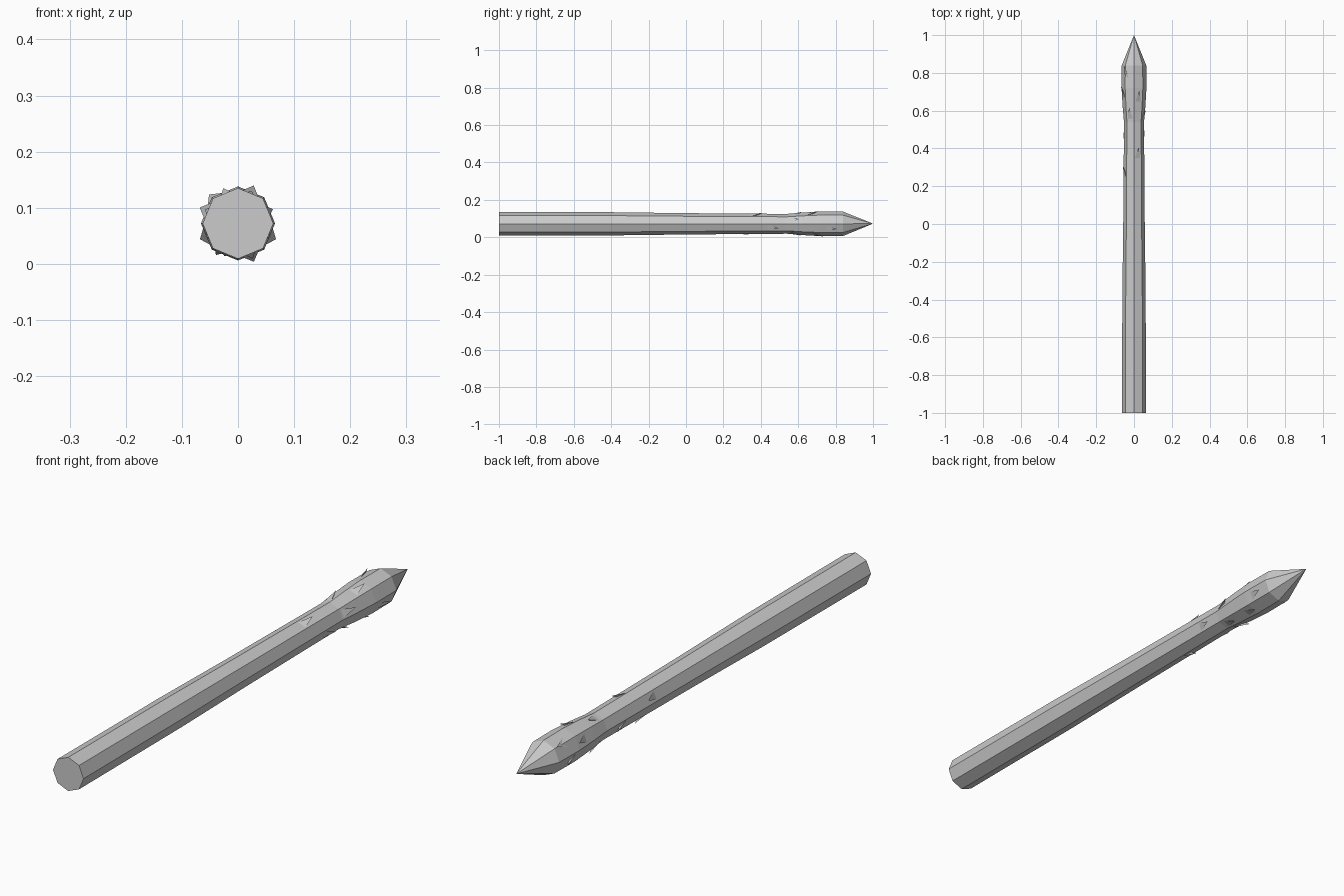
import bpy, bmesh
from math import sin, cos, pi, radians

if "Cube" in bpy.data.objects:
    bpy.data.objects.remove(bpy.data.objects["Cube"])

CZ = 0.072
# (y, radius) along the spear; last ring tapers to the tip
PROFILE = [(-1, .063), (-.4, .062), (0, .057), (.54, .053), (.62, .060),
           (.72, .066), (.84, .065)]


def finish(name, bm):
    bmesh.ops.recalc_face_normals(bm, faces=bm.faces)
    me = bpy.data.meshes.new(name)
    bm.to_mesh(me)
    bm.free()
    ob = bpy.data.objects.new(name, me)
    bpy.context.collection.objects.link(ob)
    return ob


def radius(y):
    for (y0, r0), (y1, r1) in zip(PROFILE, PROFILE[1:]):
        if y <= y1:
            return r0 + (r1 - r0) * (y - y0) / (y1 - y0)
    return PROFILE[-1][1] * (1 - y) / .16


# Octagonal stalk with swollen head and pointed tip
bm = bmesh.new()
rings = [[bm.verts.new((r * cos(i * pi / 4), y, CZ + r * sin(i * pi / 4)))
          for i in range(8)] for y, r in PROFILE]
for a, b in zip(rings, rings[1:]):
    for i in range(8):
        j = (i + 1) % 8
        bm.faces.new((a[i], a[j], b[j], b[i]))
tip = bm.verts.new((0, 1, CZ + .001))
for i in range(8):
    bm.faces.new((rings[-1][i], rings[-1][(i + 1) % 8], tip))
bm.faces.new(rings[0])
finish("stalk", bm)

# Small raised triangular scales on the flat facets: (start y, facet angle)
SCALES = [(.34, 67.5), (.55, 112.5), (.64, 67.5), (.24, 157.5), (.27, 247.5),
          (.42, 202.5), (.43, -22.5), (.54, 22.5), (.74, -22.5), (.55, -67.5),
          (.67, -67.5), (.56, 235), (.66, 157.5), (.73, 202.5), (.77, 135)]
bm = bmesh.new()
for y, deg in SCALES:
    a = radians(deg)

    def point(dy, side, lift):
        d = radius(y + dy) * cos(pi / 8) + lift
        return bm.verts.new((d * cos(a) - side * sin(a), y + dy,
                             CZ + d * sin(a) + side * cos(a)))
    left, right = point(0, -.018, -.002), point(0, .018, -.002)
    top, under = point(.066, 0, .013), point(.035, 0, -.004)
    for f in ((left, right, top), (left, top, under),
              (right, under, top), (left, under, right)):
        bm.faces.new(f)
finish("scales", bm)
